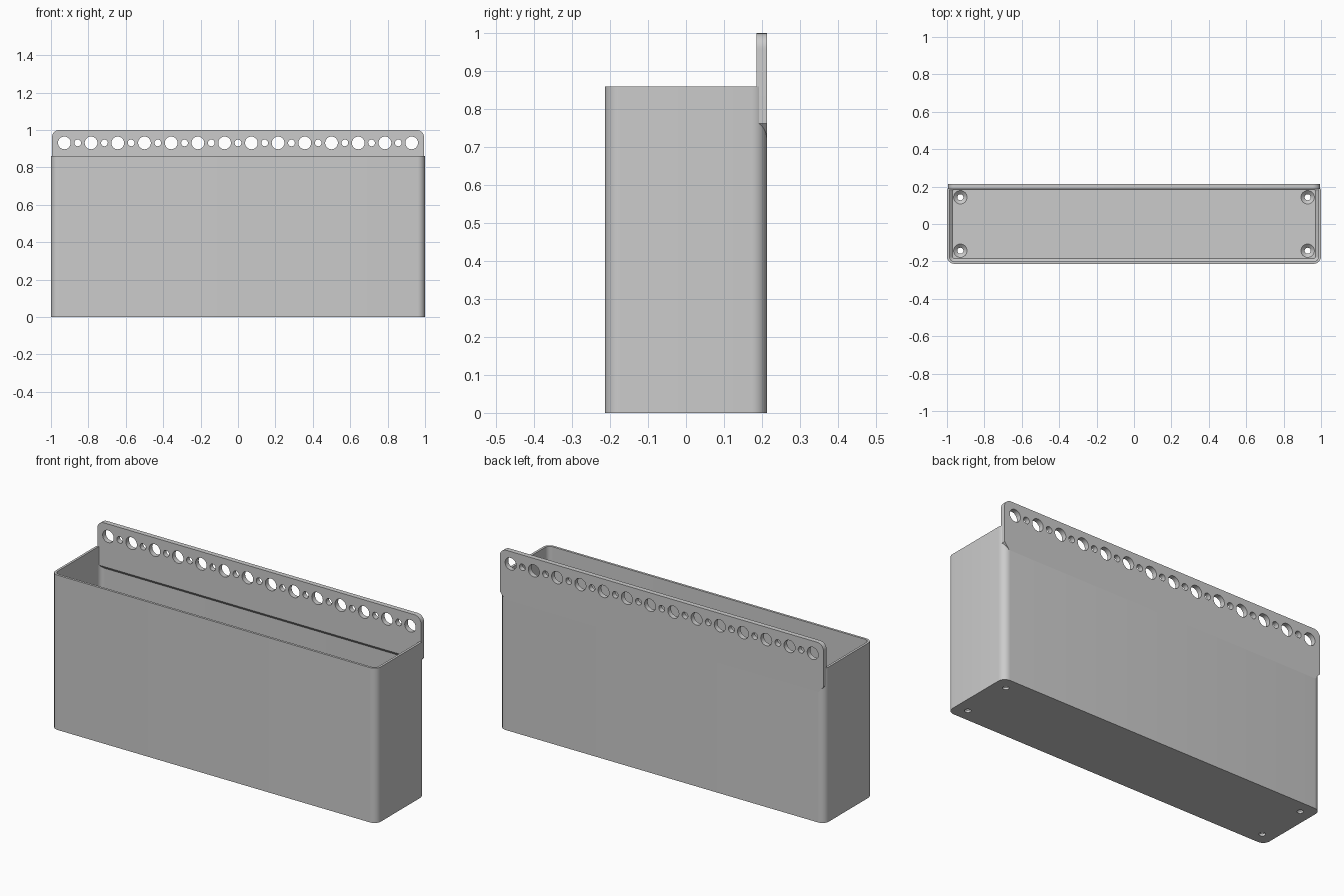
import bpy, bmesh, math
from mathutils import Matrix

if "Cube" in bpy.data.objects:
    bpy.data.objects.remove(bpy.data.objects["Cube"])

HALF_X, HALF_Y, HEIGHT = 1.0, 0.213, 0.86
WALL, FLOOR, CORNER = 0.013, 0.03, 0.04
PITCH = 1 / 7

grey = bpy.data.materials.new("plain grey")
grey.use_nodes = True
grey.diffuse_color = (0.6, 0.6, 0.6, 1)
grey.node_tree.nodes["Principled BSDF"].inputs["Base Color"].default_value = (0.6, 0.6, 0.6, 1)


def arc(cx, cy, r, start, steps=8):
    """Quarter circle, counter-clockwise from the start angle."""
    angles = [math.radians(start + 90 * i / steps) for i in range(steps + 1)]
    return [(cx + r * math.cos(a), cy + r * math.sin(a)) for a in angles]


def rounded_rect(inset, z):
    r = max(CORNER - inset, 0.008)
    x, y = HALF_X - inset - r, HALF_Y - inset - r
    pts = arc(x, y, r, 0) + arc(-x, y, r, 90) + arc(-x, -y, r, 180) + arc(x, -y, r, 270)
    return [(px, py, z) for px, py in pts]


def loft(name, loops):
    """Skin matching loops of points and cap both ends."""
    bm = bmesh.new()
    rings = [[bm.verts.new(p) for p in loop] for loop in loops]
    n = len(rings[0])
    for a, b in zip(rings, rings[1:]):
        for i in range(n):
            j = (i + 1) % n
            bm.faces.new((a[i], a[j], b[j], b[i]))
    bm.faces.new(rings[0][::-1])
    bm.faces.new(rings[-1])
    bmesh.ops.recalc_face_normals(bm, faces=bm.faces)
    return finish(name, bm)


def finish(name, bm):
    mesh = bpy.data.meshes.new(name)
    bm.to_mesh(mesh)
    bm.free()
    mesh.materials.append(grey)
    obj = bpy.data.objects.new(name, mesh)
    bpy.context.collection.objects.link(obj)
    return obj


def add_cone(bm, matrix, r1, r2, depth):
    bmesh.ops.create_cone(bm, cap_ends=True, segments=32, radius1=r1, radius2=r2,
                          depth=depth, matrix=matrix)


def activate(obj):
    bpy.ops.object.select_all(action='DESELECT')
    obj.select_set(True)
    bpy.context.view_layer.objects.active = obj


def cut(obj, cutter):
    activate(obj)
    mod = obj.modifiers.new("holes", 'BOOLEAN')
    mod.operation, mod.solver, mod.object = 'DIFFERENCE', 'EXACT', cutter
    bpy.ops.object.modifier_apply(modifier=mod.name)
    bpy.data.objects.remove(cutter)


# Open bin: outer wall, rim, inner wall, sloped foot and floor
bin_body = loft("bin_body", [
    rounded_rect(0, 0), rounded_rect(0, HEIGHT), rounded_rect(WALL, HEIGHT),
    rounded_rect(WALL, FLOOR + 0.016), rounded_rect(WALL + 0.016, FLOOR)])

# Screw holes through the floor, then their countersinks
for name, r1, r2, z, depth in (("screw_cutter", 0.016, 0.016, 0.02, 0.1),
                               ("sink_cutter", 0.014, 0.037, 0.0205, 0.021)):
    bm = bmesh.new()
    for sx in (-1, 1):
        for sy in (-1, 1):
            add_cone(bm, Matrix.Translation((sx * 6.5 * PITCH, sy * PITCH, z)), r1, r2, depth)
    cut(bin_body, finish(name, bm))

# Hanging plate: rounded top corners, underside sloping down to the back wall
EDGE = 0.995


def plate_loop(y, foot_x, foot_z):
    pts = arc(EDGE - CORNER, 1 - CORNER, CORNER, 0) + arc(CORNER - EDGE, 1 - CORNER, CORNER, 90)
    pts += [(-EDGE, 0.762), (-foot_x, foot_z), (foot_x, foot_z), (EDGE, 0.762)]
    return [(x, y, z) for x, z in pts]


hanging_plate = loft("hanging_plate", [plate_loop(0.186, 0.99, 0.757),
                                       plate_loop(HALF_Y + 0.0005, 0.965, 0.725)])

# Row of alternating large and small holes
bm = bmesh.new()
for i in range(27):
    radius = 0.034 if i % 2 == 0 else 0.018
    place = Matrix.Translation(((i - 13) * PITCH / 2, 0.2, 0.931))
    add_cone(bm, place @ Matrix.Rotation(math.pi / 2, 4, 'X'), radius, radius, 0.1)
cut(hanging_plate, finish("row_cutter", bm))

# Smooth rounded corners and hole walls, keep hard edges
for obj in (bin_body, hanging_plate):
    activate(obj)
    bpy.ops.object.shade_smooth_by_angle(angle=math.radians(30))
